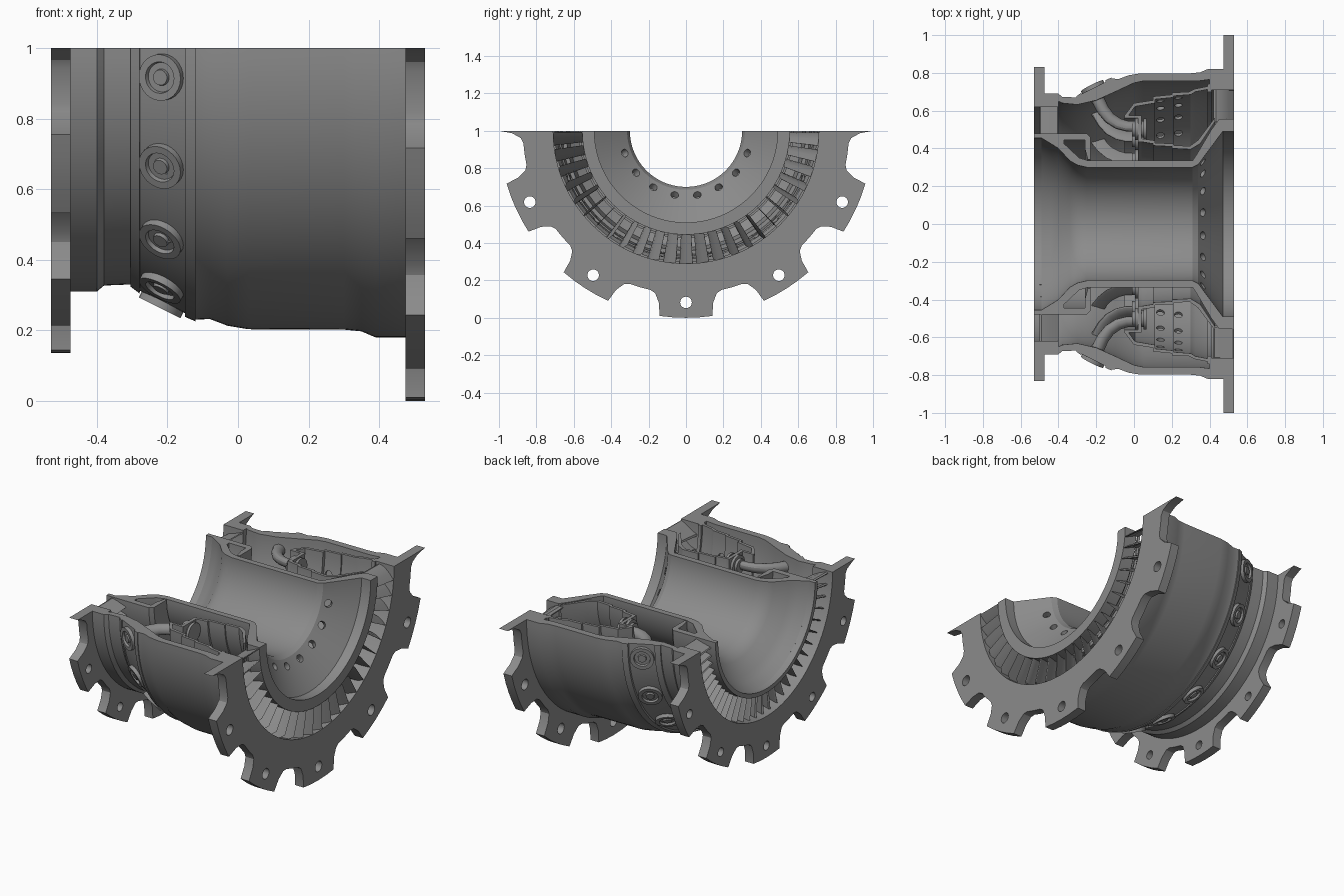
import bpy, bmesh
from math import sin, cos, pi, radians
from mathutils import Matrix, Vector

if "Cube" in bpy.data.objects:
    bpy.data.objects.remove(bpy.data.objects["Cube"])

N = 72  # steps around the half turn

# Dark grey metal
METAL = bpy.data.materials.new("dark_metal")
METAL.diffuse_color = (.26, .26, .26, 1)
METAL.use_nodes = True
METAL.node_tree.nodes["Principled BSDF"].inputs["Base Color"].default_value = METAL.diffuse_color


def place(x, r, a, t=0.0):
    """Axial x, radius r, angle a (0 = front, 90 = bottom), tangential shift t."""
    return Vector((x, -r * cos(a) + t * sin(a), 1 - r * sin(a) + t * cos(a)))


def frame(x, r, a, tilt=0.0):
    """Matrix whose local z points outward, tilted towards -x."""
    out = place(0, 1, a) - Vector((0, 0, 1))
    z = out * cos(tilt) - Vector((1, 0, 0)) * sin(tilt)
    xa = Vector((1, 0, 0)) * cos(tilt) + out * sin(tilt)
    m = Matrix((xa, z.cross(xa), z)).transposed().to_4x4()
    m.translation = place(x, r, a)
    return m


def activate(ob):
    bpy.ops.object.select_all(action='DESELECT')
    ob.select_set(True)
    bpy.context.view_layer.objects.active = ob


def shade(ob):
    activate(ob)
    bpy.ops.object.shade_smooth_by_angle(angle=radians(25))


def finish(name, bm):
    bmesh.ops.recalc_face_normals(bm, faces=bm.faces)
    me = bpy.data.meshes.new(name)
    bm.to_mesh(me)
    bm.free()
    me.materials.append(METAL)
    ob = bpy.data.objects.new(name, me)
    bpy.context.collection.objects.link(ob)
    shade(ob)
    return ob


def half_ring(name, prof):
    """Closed (x, r) profile swept through the lower half turn."""
    bm = bmesh.new()
    rows = [[bm.verts.new(place(x, r, pi * i / N)) for x, r in prof] for i in range(N + 1)]
    n = len(prof)
    for a, b in zip(rows, rows[1:]):
        for j in range(n):
            k = (j + 1) % n
            bm.faces.new((a[j], a[k], b[k], b[j]))
    bm.faces.new(rows[0])
    bm.faces.new(rows[-1])
    return finish(name, bm)


def lathe(bm, prof, m, seg=28):
    """Round part from (radius, height) points, closed at both ends."""
    rows = [[bm.verts.new(m @ Vector((r * cos(2 * pi * i / seg), r * sin(2 * pi * i / seg), h)))
             for i in range(seg)] for r, h in prof]
    for a, b in zip(rows, rows[1:]):
        for i in range(seg):
            k = (i + 1) % seg
            bm.faces.new((a[i], a[k], b[k], b[i]))
    bm.faces.new(rows[0])
    bm.faces.new(rows[-1])


def drill(ob, holes, rad, depth):
    """Cut round holes along the z axis of each matrix."""
    bm = bmesh.new()
    for m in holes:
        lathe(bm, [(rad, -depth), (rad, depth)], m, 20)
    cut = finish("hole_cutter", bm)
    cut.hide_render = True
    mod = ob.modifiers.new("holes", 'BOOLEAN')
    mod.operation, mod.solver, mod.object = 'DIFFERENCE', 'EXACT', cut
    activate(ob)
    bpy.ops.object.modifier_apply(modifier=mod.name)
    bpy.data.objects.remove(cut)
    shade(ob)


def flange(name, x0, x1, r_in, r_notch, r_out, r_hole, rad, r_end):
    """Scalloped half flange with eleven lobes per full turn."""
    shape = [(16.36, 0), (12.5, 0), (10.7, .1), (9, .45), (8.1, 1), (4, 1)]
    shape = [(-a, f) for a, f in shape] + [(0, 1)] + [(a, f) for a, f in shape[:0:-1]]
    centres = [90 + 360 / 11 * k for k in range(-3, 4)]
    pts = [(c + o, r_notch + f * (r_out - r_notch)) for c in centres for o, f in shape
           if 0.3 < c + o < 179.7]
    pts = [(0, r_end)] + pts + [(180, r_end)]
    bm = bmesh.new()
    loop = [bm.verts.new(place(x0, r, radians(a))) for a, r in pts]
    loop += [bm.verts.new(place(x0, r_in, pi * i / N)) for i in range(N, -1, -1)]
    face = bm.faces.new(loop)
    new = bmesh.ops.extrude_face_region(bm, geom=[face])['geom']
    bmesh.ops.translate(bm, vec=(x1 - x0, 0, 0), verts=[v for v in new if isinstance(v, bmesh.types.BMVert)])
    ob = finish(name, bm)
    holes = [frame((x0 + x1) / 2, r_hole, radians(c), pi / 2) for c in centres[1:-1]]
    drill(ob, holes, rad, .1)


def vanes(name, section, r0, r1, count):
    """Ring of blades, section = (x, tangential) outline."""
    bm = bmesh.new()
    n = len(section)
    for k in range(count):
        a = pi * (k + .5) / count
        lo, hi = [[bm.verts.new(place(x, r, a, t * r / r1)) for x, t in section] for r in (r0, r1)]
        for j in range(n):
            bm.faces.new((lo[j], lo[(j + 1) % n], hi[(j + 1) % n], hi[j]))
        bm.faces.new(lo)
        bm.faces.new(hi)
    finish(name, bm)


# Outer casing with end flanges
half_ring("outer_casing", [
    (-.53, .62), (-.53, .69), (-.40, .69), (-.38, .673), (-.305, .67), (-.28, .687), (-.15, .752),
    (-.125, .77), (-.08, .768), (-.03, .787), (.03, .797), (.3, .798), (.35, .803), (.39, .82),
    (.53, .82), (.53, .71), (.40, .71), (.40, .765), (.34, .757), (.05, .757), (0, .747),
    (-.1, .70), (-.2, .655), (-.3, .632), (-.38, .64), (-.40, .65), (-.40, .62)])
flange("front_flange", -.53, -.475, .69, .745, .865, .795, .026, .83)
flange("rear_flange", .475, .53, .82, .872, 1.0, .918, .031, 1.0)

# Raised edges of the injector band
half_ring("band_front_edge", [(-.305, .66), (-.305, .676), (-.28, .695), (-.275, .68)])
half_ring("band_rear_edge", [(-.15, .74), (-.15, .762), (-.12, .775), (-.12, .75)])

# Inner casing with hollow front hub and bleed holes
hub = half_ring("inner_casing", [
    (-.53, .455), (-.49, .455), (-.44, .425), (-.40, .40), (-.34, .335), (-.30, .312), (-.25, .30), (.31, .30),
    (.34, .315), (.47, .49), (.53, .49), (.53, .555), (.45, .555), (.41, .50), (.33, .365), (.31, .335),
    (-.24, .335), (-.29, .35), (-.37, .425), (-.37, .445), (-.26, .445), (-.26, .40), (-.245, .342),
    (-.23, .342), (-.23, .46), (-.25, .48), (-.53, .48)])
drill(hub, [frame(.355, .36, radians(20 * k + 20), radians(40)) for k in range(8)], .021, .12)

# Guide vanes at both ends
vanes("rear_guide_vanes", [(.42, -.028), (.435, -.035), (.465, -.026), (.50, .002), (.53, .036),
                           (.525, .037), (.49, .017), (.45, -.008), (.425, -.016)], .545, .72, 25)
vanes("front_guide_vanes", [(-.50, .02), (-.49, .024), (-.45, .01), (-.40, -.016),
                            (-.405, -.02), (-.45, -.002), (-.495, .012)], .47, .63, 30)

# Stepped combustion liner walls
outer = half_ring("outer_liner", [
    (-.05, .56), (-.05, .575), (0, .64), (.10, .655), (.10, .675), (.20, .685), (.20, .695), (.29, .70),
    (.32, .715), (.42, .735), (.42, .718), (.325, .70), (.30, .685), (.21, .678), (.21, .67), (.11, .66),
    (.11, .64), (.005, .622), (-.035, .565)])
drill(outer, [frame(x, .67, radians(11.25 * k + 11.25)) for k in range(15) for x in (.14, .235)], .021, .05)
half_ring("inner_liner", [
    (.04, .435), (.10, .425), (.10, .415), (.20, .41), (.20, .40), (.30, .395), (.35, .425), (.43, .545),
    (.43, .565), (.34, .445), (.295, .412), (.21, .417), (.21, .425), (.11, .43), (.11, .442), (.04, .452)])
half_ring("liner_dome", [(.04, .435), (.04, .575), (-.05, .575), (-.05, .56), (.02, .56), (.02, .435)])
half_ring("liner_rear_seal", [(.39, .70), (.39, .74), (.41, .74), (.41, .70)])

# Fuel injectors: casing bosses, bent pipes and nozzles
boss, pipe, nozzle = bmesh.new(), bmesh.new(), bmesh.new()
path = [(-.205, .705), (-.19, .66), (-.165, .61), (-.13, .565), (-.085, .535), (-.04, .522), (.03, .52)]
for k in range(9):
    a = radians(6.5 + 20.875 * k)
    lathe(boss, [(.022, .014), (.024, .004), (.042, .004), (.045, .016),
                 (.066, .016), (.066, -.03)], frame(-.215, .722, a, radians(26.6)))
    rings = []
    for i, (x, r) in enumerate(path):
        p, q = path[max(i - 1, 0)], path[min(i + 1, len(path) - 1)]
        d = Vector((q[0] - p[0], q[1] - p[1])).normalized()
        rad = .036 - .0015 * i
        rings.append([pipe.verts.new(place(x - d.y * rad * cos(w), r + d.x * rad * cos(w), a, rad * sin(w)))
                      for w in (2 * pi * j / 16 for j in range(16))])
    for u, v in zip(rings, rings[1:]):
        for j in range(16):
            pipe.faces.new((u[j], u[j - 1], v[j - 1], v[j]))
    pipe.faces.new(rings[0])
    pipe.faces.new(rings[-1])
    # local z of this frame points towards -x
    lathe(nozzle, [(.04, .03), (.04, .015), (.057, .015), (.057, 0), (.045, 0), (.045, -.03), (.057, -.03),
                   (.057, -.045), (.02, -.045)], frame(.02, .505, a, pi / 2))
finish("injector_bosses", boss)
finish("fuel_pipes", pipe)
finish("injector_nozzles", nozzle)
